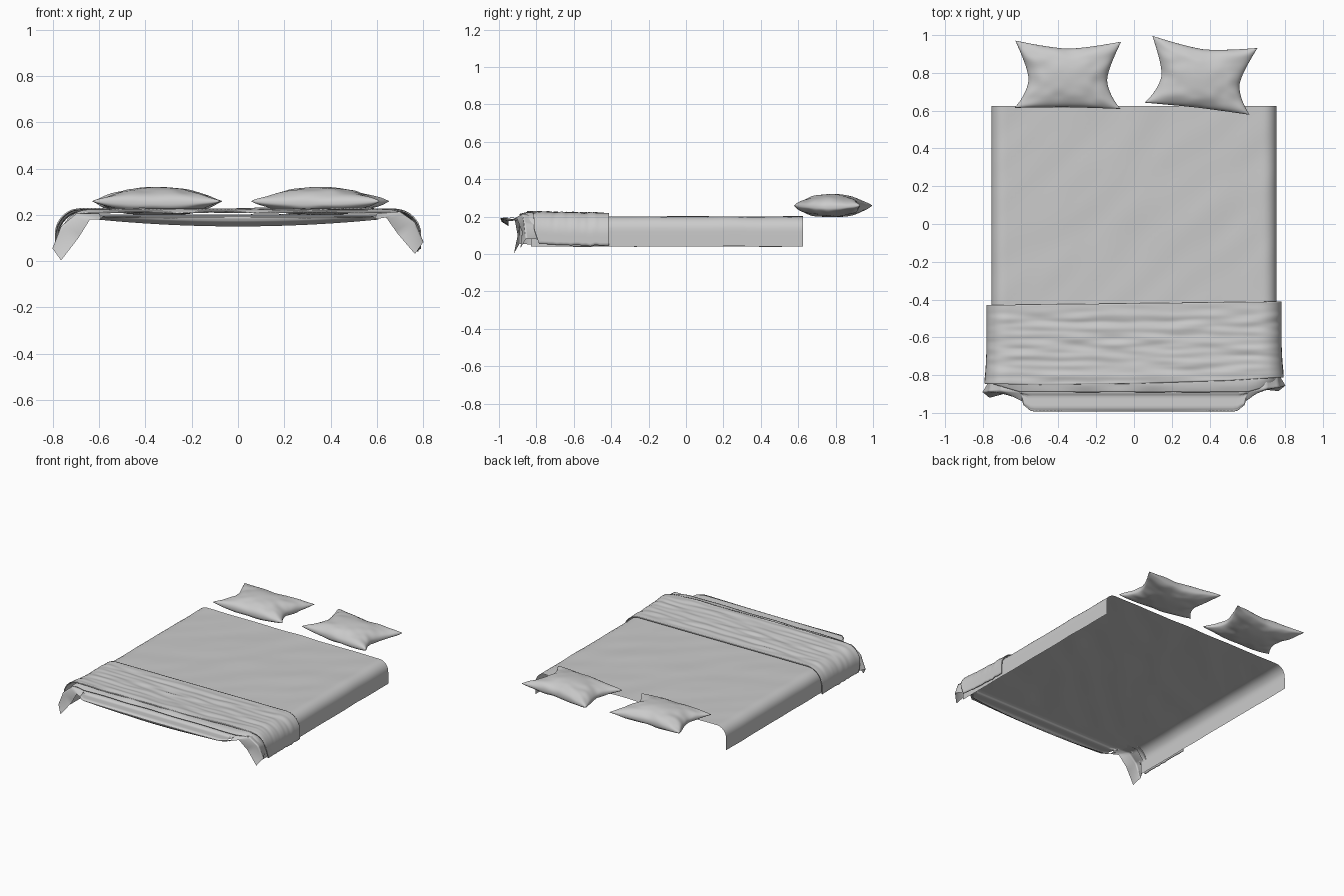
import bpy, bmesh, math
from mathutils import Vector, noise

if "Cube" in bpy.data.objects:
    bpy.data.objects.remove(bpy.data.objects["Cube"])


def surface(name, fn, nu, nv, weld=False, thick=0):
    """Grid surface from fn(u, v), u and v in 0..1; fn may be a list of functions."""
    bm = bmesh.new()
    for f in (fn if isinstance(fn, list) else [fn]):
        g = [[bm.verts.new(f(i / nu, j / nv)) for j in range(nv + 1)] for i in range(nu + 1)]
        for i in range(nu):
            for j in range(nv):
                bm.faces.new((g[i][j], g[i + 1][j], g[i + 1][j + 1], g[i][j + 1]))
    if weld:
        bmesh.ops.remove_doubles(bm, verts=bm.verts, dist=0.0004)
    bmesh.ops.recalc_face_normals(bm, faces=bm.faces)
    me = bpy.data.meshes.new(name)
    bm.to_mesh(me)
    bm.free()
    me.shade_smooth()
    ob = bpy.data.objects.new(name, me)
    bpy.context.collection.objects.link(ob)
    if thick:
        m = ob.modifiers.new("cloth", 'SOLIDIFY')
        m.thickness = thick
        m.offset = 0
    return ob


def drape(u, half, top, bottom, r):
    """Cross-section of cloth hanging over both sides: returns x, z."""
    s = 2 * u - 1
    flat, arc, drop = half - r, r * math.pi / 2, top - r - bottom
    d = abs(s) * (flat + arc + drop)
    if d < flat:
        x, z = d, top
    elif d < flat + arc:
        a = (d - flat) / r
        x, z = flat + r * math.sin(a), top - r + r * math.cos(a)
    else:
        x, z = half, top - r - (d - flat - arc)
    return math.copysign(x, s), z


def wrinkle(x, y, sx, sy, amp):
    return amp * noise.noise(Vector((x * sx, y * sy, 3.1)))


# Main bed sheet
def sheet(u, v):
    x, z = drape(u, 0.755, 0.2, 0.04, 0.07)
    y = 0.625 - v * 1.455
    return x, y, z + wrinkle(x + y, y - x, 2, 5, 0.004)


surface("bed_sheet", sheet, 90, 60)


# Foot end of the sheet, curling under at the front
def foot(u, v):
    s = 2 * u - 1
    path = [(-0.80, 0.2, 0.65), (-0.895, 0.2, 0.63), (-0.91, 0.192, 0.60), (-0.975, 0.196, 0.585),
            (-0.992, 0.187, 0.585), (-0.985, 0.172, 0.59), (-0.95, 0.15, 0.61)]
    t = v * (len(path) - 1)
    k = min(int(t), len(path) - 2)
    y, z, w = Vector(path[k]).lerp(Vector(path[k + 1]), t - k)
    sag = max(0, v - 0.6) / 0.4
    return s * w, y + 0.05 * max(0, abs(s) - 0.93) / 0.07 * v, z + 0.03 * sag * s * s


surface("sheet_foot", foot, 60, 24)


# Throw blanket across the foot, with a lower second layer
def throw(u, v):
    x, z = drape(u, 0.777, 0.217, 0.045, 0.11)
    y = -0.42 + 0.012 * x - v * 0.425 + 0.02 * max(0, x) * v + 0.03 * v * max(0, abs(x) - 0.5)
    z += wrinkle(x, y, 5, 28, 0.007) * min(1, v * 5) + 0.008 * v * v
    if abs(x) > 0.7:
        x += math.copysign(0.012 * v ** 4, x)
        y += 0.35 * v * max(0, 0.13 - z) * (1 if x > 0 else 0.6)
    return x, y, z


def throw_under(u, v):
    x, z = drape(u, 0.765, 0.21, 0.12, 0.12)
    y = -0.78 - 0.11 * v + 0.3 * v * max(0, abs(x) - 0.6)
    return x, y, z + 0.01 * math.sin(v * math.pi) + wrinkle(x, y, 6, 20, 0.004)


surface("throw_blanket", throw, 110, 60, thick=0.006)
surface("throw_under_layer", throw_under, 80, 14, thick=0.005)


# Hanging corner flaps, lofted between three folded edges
def flap(side, dy, dz):
    edges = [[(0.62, -0.80, 0.20), (0.70, -0.80, 0.19), (0.757, -0.80, 0.12), (0.76, -0.82, 0.05)],
             [(0.60, -0.89, 0.205), (0.70, -0.885, 0.205), (0.765, -0.89, 0.15), (0.802, -0.89, 0.055)],
             [(0.59, -0.94, 0.18), (0.64, -0.915, 0.18), (0.69, -0.90, 0.10), (0.765, -0.92, 0.003)]]

    def fn(u, v):
        t = u * 2
        k = min(int(t), 1)
        a, b, c, d = [Vector(p).lerp(Vector(q), t - k) for p, q in zip(edges[k], edges[k + 1])]
        w = v * 3
        i = min(int(w), 2)
        p = (a, b, c, d)[i].lerp((a, b, c, d)[i + 1], w - i)
        return side * p.x, p.y + dy * v, p.z + dz * v
    return fn


surface("corner_flap_left", flap(-1, 0, 0), 16, 18)
surface("corner_flap_right", flap(1, 0.035, 0.028), 16, 18)


# Pillows: two puffed shells meeting at a pinched seam
def pillow(name, cx, cy, rot, seed):
    ca, sa = math.cos(rot), math.sin(rot)

    def shell(sign):
        def fn(u, v):
            a, b = math.sin((u - 0.5) * math.pi), math.sin((v - 0.5) * math.pi)
            hw = 0.28 - 0.072 * (1 - abs(b + 0.15 * (1 - b * b)) ** 1.6)
            hh = 0.178 - (0.04 if b > 0 else 0.006) * (1 - abs(a) ** 1.4)
            x, y = a * hw, b * hh
            puff = max(0, (1 - a * a) * (1 - b * b)) ** 0.42
            n = noise.noise(Vector((a * 3 + seed, b * 3, seed)))
            crease = 0.007 * n * min(1, 2 * (a * a + b * b)) * (puff > 0 and min(1, puff * 3))
            seam = 0.247 + 0.012 * a * a * b * b
            z = seam + sign * ((0.074 if sign > 0 else 0.05) * puff + crease)
            return cx + x * ca - y * sa, cy + x * sa + y * ca, z
        return fn
    surface(name, [shell(1), shell(-1)], 48, 40, weld=True)


pillow("pillow_left", -0.35, 0.79, -0.01, 1.7)
pillow("pillow_right", 0.355, 0.787, -0.115, 6.3)
